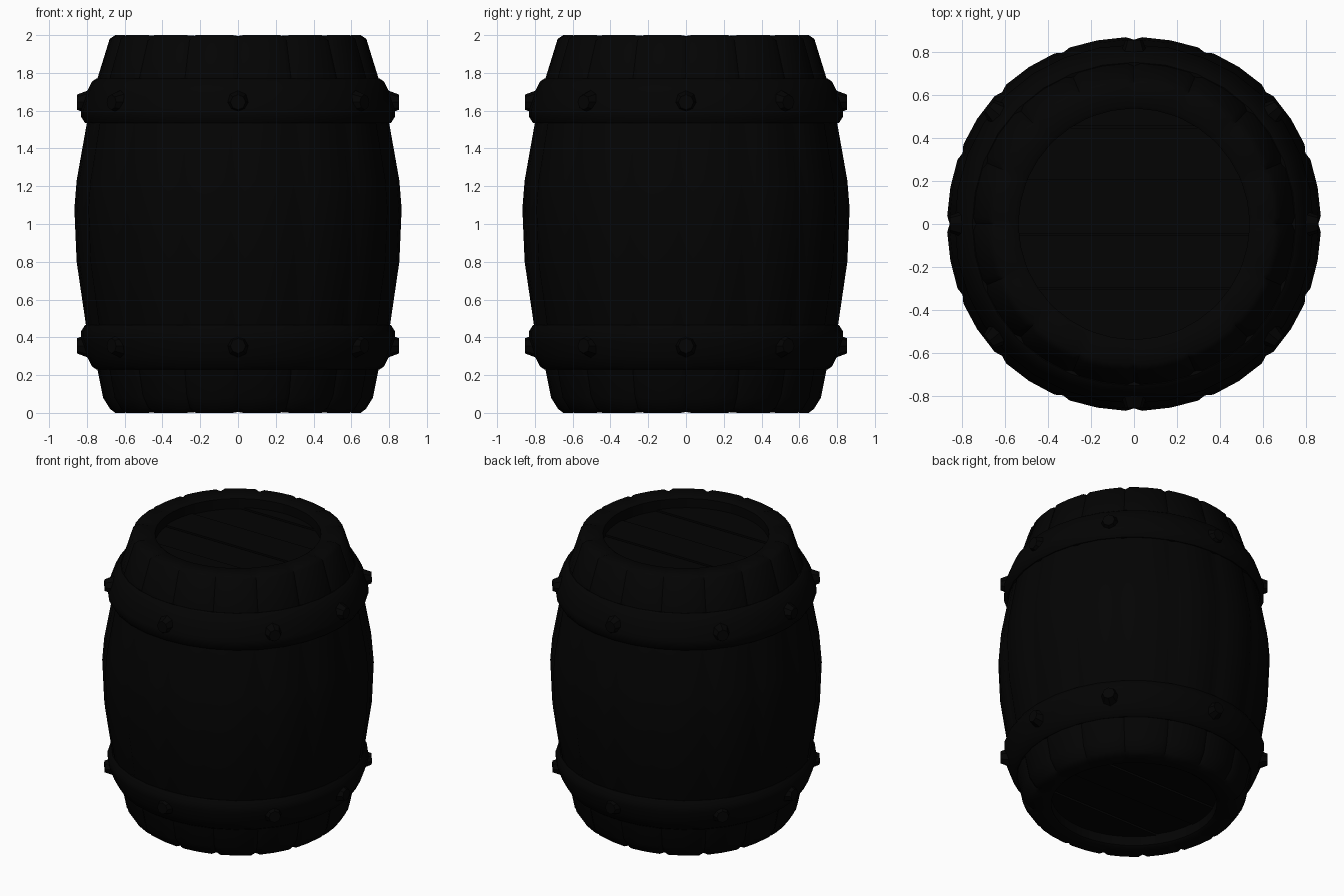
import bpy, bmesh
from math import sin, cos, pi, radians, sqrt
from mathutils import Matrix, Vector

if "Cube" in bpy.data.objects:
    bpy.data.objects.remove(bpy.data.objects["Cube"])

wood = bpy.data.materials.new("dark_wood")
wood.diffuse_color = (0.001, 0.001, 0.001, 1)
wood.use_nodes = True
wood.node_tree.nodes["Principled BSDF"].inputs["Base Color"].default_value = wood.diffuse_color


def swell(a):
    # the barrel is very slightly fuller on its diagonals
    return 1 + 0.012 * sin(2 * a) ** 2


def finish(bm, name, angle=40):
    bmesh.ops.recalc_face_normals(bm, faces=bm.faces)
    mesh = bpy.data.meshes.new(name)
    bm.to_mesh(mesh)
    bm.free()
    ob = bpy.data.objects.new(name, mesh)
    bpy.context.collection.objects.link(ob)
    mesh.materials.append(wood)
    bpy.ops.object.select_all(action='DESELECT')
    ob.select_set(True)
    bpy.context.view_layer.objects.active = ob
    bpy.ops.object.shade_smooth_by_angle(angle=radians(angle))
    return ob


def lathe(name, profile, angles, groove=lambda i, r, z: (r, z), closed=False):
    bm = bmesh.new()
    rings = []
    for i, a in enumerate(angles):
        ring = []
        for r, z in profile:
            r, z = groove(i, r, z)
            r *= swell(a) if r > 0.6 else 1
            ring.append(bm.verts.new((r * cos(a), r * sin(a), z)))
        rings.append(ring)
    n, m = len(rings), len(profile)
    for i in range(n):
        a, b = rings[i], rings[(i + 1) % n]
        for j in range(m if closed else m - 1):
            k = (j + 1) % m
            bm.faces.new((a[j], b[j], b[k], a[k]))
    return finish(bm, name)


# Barrel body: 16 staves with shallow grooves between them
STAVES = 16
step = 360 / STAVES
stave_angles = [radians(s * step + d) for s in range(STAVES) for d in (0, 2.5, step / 2, step - 2.5)]
body = [(0.535, 0.12), (0.535, 0.015), (0.55, 0.005), (0.65, 0.0), (0.677, 0.02),
        (0.715, 0.08), (0.745, 0.23), (0.805, 0.46), (0.855, 0.80), (0.867, 1.08),
        (0.855, 1.23), (0.80, 1.54), (0.745, 1.77), (0.68, 1.98), (0.65, 2.0),
        (0.55, 1.995), (0.535, 1.985), (0.535, 1.88)]


def stave_groove(i, r, z):
    if i % 4 == 0 and r > 0.6:
        return r - 0.012, 1 + (z - 1) * 0.99
    return r, z


lathe("barrel_staves", body, stave_angles, stave_groove)

# Hoops: the upper one mirrors the lower one
hoop = [(0.72, 0.24), (0.75, 0.23), (0.772, 0.245), (0.80, 0.30), (0.832, 0.39),
        (0.832, 0.43), (0.81, 0.465), (0.77, 0.46)]
hoop_angles = [2 * pi * i / 32 for i in range(32)]
lathe("lower_hoop", hoop, hoop_angles, closed=True)
lathe("upper_hoop", [(r, 2 - z) for r, z in hoop], hoop_angles, closed=True)

# Rivets: eight round studs on each hoop
for label, z in (("lower", 0.355), ("upper", 1.645)):
    bm = bmesh.new()
    for deg in (0, 39, 90, 141, 180, 219, 270, 321):
        a = radians(deg)
        place = (Matrix.Rotation(a, 4, 'Z') @ Matrix.Translation((0.82 * swell(a), 0, z))
                 @ Matrix.Rotation(pi / 2, 4, 'Y'))
        bmesh.ops.create_cone(bm, cap_ends=True, segments=8, radius1=0.065,
                              radius2=0.04, depth=0.066, matrix=place)
    finish(bm, label + "_rivets", 30)


# Recessed heads made of planks running along x
def head(name, z, sign):
    bm = bmesh.new()
    R, gap = 0.56, 0.004
    edges = [-0.555, -0.30, -0.05, 0.20, 0.45, 0.555]
    for n, (y0, y1) in enumerate(zip(edges, edges[1:])):
        ys = [y0 + gap + (y1 - y0 - 2 * gap) * t / 5 for t in range(6)]
        outline = [(sqrt(R * R - y * y), y) for y in ys]
        outline += [(-x, y) for x, y in reversed(outline)]
        lift = z - sign * 0.008 * (n % 2)
        face = bm.faces.new([bm.verts.new((x, y, lift)) for x, y in outline])
        out = bmesh.ops.extrude_face_region(bm, geom=[face], use_keep_orig=True)
        low = [v for v in out["geom"] if isinstance(v, bmesh.types.BMVert)]
        bmesh.ops.translate(bm, verts=low, vec=Vector((0, 0, -sign * 0.03)))
    # backing disc closes the gaps between planks
    bmesh.ops.create_circle(bm, cap_ends=True, segments=32, radius=R,
                            matrix=Matrix.Translation((0, 0, z - sign * 0.018)))
    finish(bm, name, 30)


head("top_head", 1.92, 1)
head("bottom_head", 0.08, -1)
